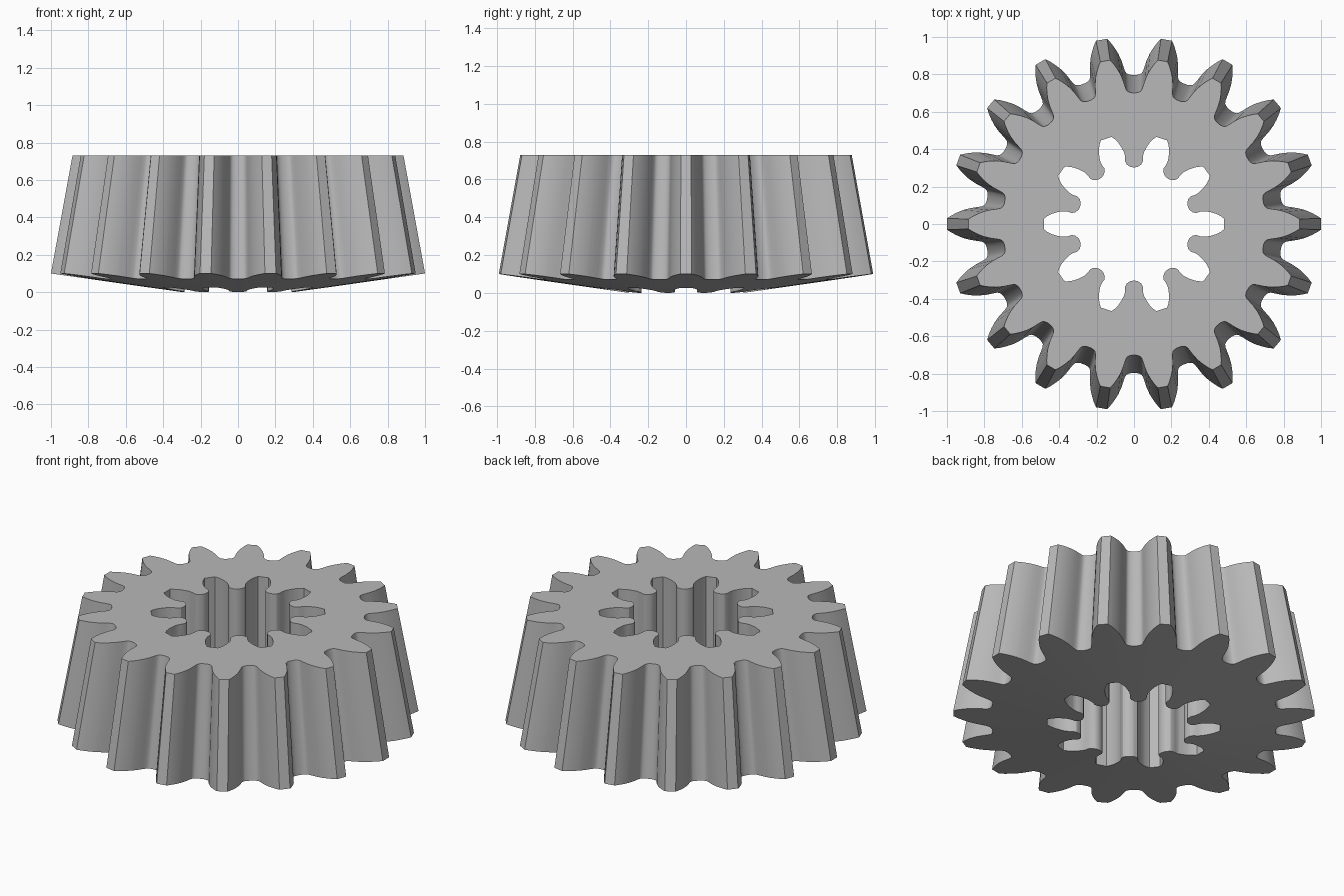
import bpy, bmesh
from math import cos, sin, tau

HEIGHT = 0.73        # top face
RIM_Z = 0.1          # height of the tooth tips on the dished underside
HUB_R = 0.3          # radius where the underside touches the ground
TAPER = 0.1825       # shrink per unit of height

cube = bpy.data.objects.get("Cube")
if cube:
    bpy.data.objects.remove(cube, do_unlink=True)

steel = bpy.data.materials.new("grey_steel")
steel.use_nodes = True
GREY = (0.48, 0.48, 0.48, 1)
steel.diffuse_color = GREY
steel.node_tree.nodes["Principled BSDF"].inputs["Base Color"].default_value = GREY


def make_object(name, bm):
    bmesh.ops.recalc_face_normals(bm, faces=bm.faces)
    mesh = bpy.data.meshes.new(name)
    bm.to_mesh(mesh)
    bm.free()
    mesh.materials.append(steel)
    ob = bpy.data.objects.new(name, mesh)
    bpy.context.collection.objects.link(ob)
    return ob


def toothed_prism(name, half, count, z0, z1, taper):
    """Mirror half a tooth, repeat it round the axis and loft it between two heights."""
    tooth = [(a, -h) for a, h in reversed(half)] + half
    outline = []
    for i in range(count):
        c, s = cos(tau * i / count), sin(tau * i / count)
        outline += [(a * c - h * s, a * s + h * c) for a, h in tooth]
    bm = bmesh.new()
    rings = []
    for z in (z0, z1):
        k = 1 - taper * (z - RIM_Z)
        rings.append([bm.verts.new((x * k, y * k, z)) for x, y in outline])
    n = len(outline)
    for i in range(n):
        j = (i + 1) % n
        bm.faces.new((rings[0][i], rings[0][j], rings[1][j], rings[1][i]))
    for ring in rings:
        bm.faces.new(ring)
    return make_object(name, bm)


def dished_blank(name, radius, segments):
    """Disc with a flat top and a conical underside."""
    slope = RIM_Z / (1 - HUB_R)
    bm = bmesh.new()
    tip = bm.verts.new((0, 0, -slope * HUB_R))
    low, high = [], []
    for i in range(segments):
        x, y = radius * cos(tau * i / segments), radius * sin(tau * i / segments)
        low.append(bm.verts.new((x, y, slope * (radius - HUB_R))))
        high.append(bm.verts.new((x, y, HEIGHT)))
    for i in range(segments):
        j = (i + 1) % segments
        bm.faces.new((tip, low[j], low[i]))
        bm.faces.new((low[i], low[j], high[j], high[i]))
    bm.faces.new(high)
    return make_object(name, bm)


def combine(ob, other, operation):
    mod = ob.modifiers.new(operation.lower(), 'BOOLEAN')
    mod.operation, mod.solver, mod.object = operation, 'EXACT', other
    bpy.ops.object.select_all(action='DESELECT')
    bpy.context.view_layer.objects.active = ob
    ob.select_set(True)
    bpy.ops.object.modifier_apply(modifier=mod.name)
    bpy.data.objects.remove(other, do_unlink=True)


# Half outlines from tip to root: distance along the tooth, half width
outer_tooth = [(1.0, .03), (.975, .046), (.945, .061), (.91, .075), (.87, .085),
               (.835, .09), (.81, .094), (.797, .1), (.79, .109), (.783, .124)]
spline_slot = [(.48, .03), (.465, .041), (.44, .054), (.41, .063), (.38, .068),
               (.355, .066), (.333, .059), (.314, .062), (.297, .0757), (.29, .088)]

# Tapered teeth trimmed to the dished disc, then the splined bore cut through
gear = toothed_prism("tapered_gear", outer_tooth, 18, -0.2, HEIGHT + 0.1, TAPER)
combine(gear, dished_blank("dished_blank", 1.15, 144), 'INTERSECT')
bore = toothed_prism("splined_bore", spline_slot, 10, -0.3, HEIGHT + 0.3, 0)
combine(gear, bore, 'DIFFERENCE')

bpy.ops.object.shade_smooth_by_angle(angle=0.5)
